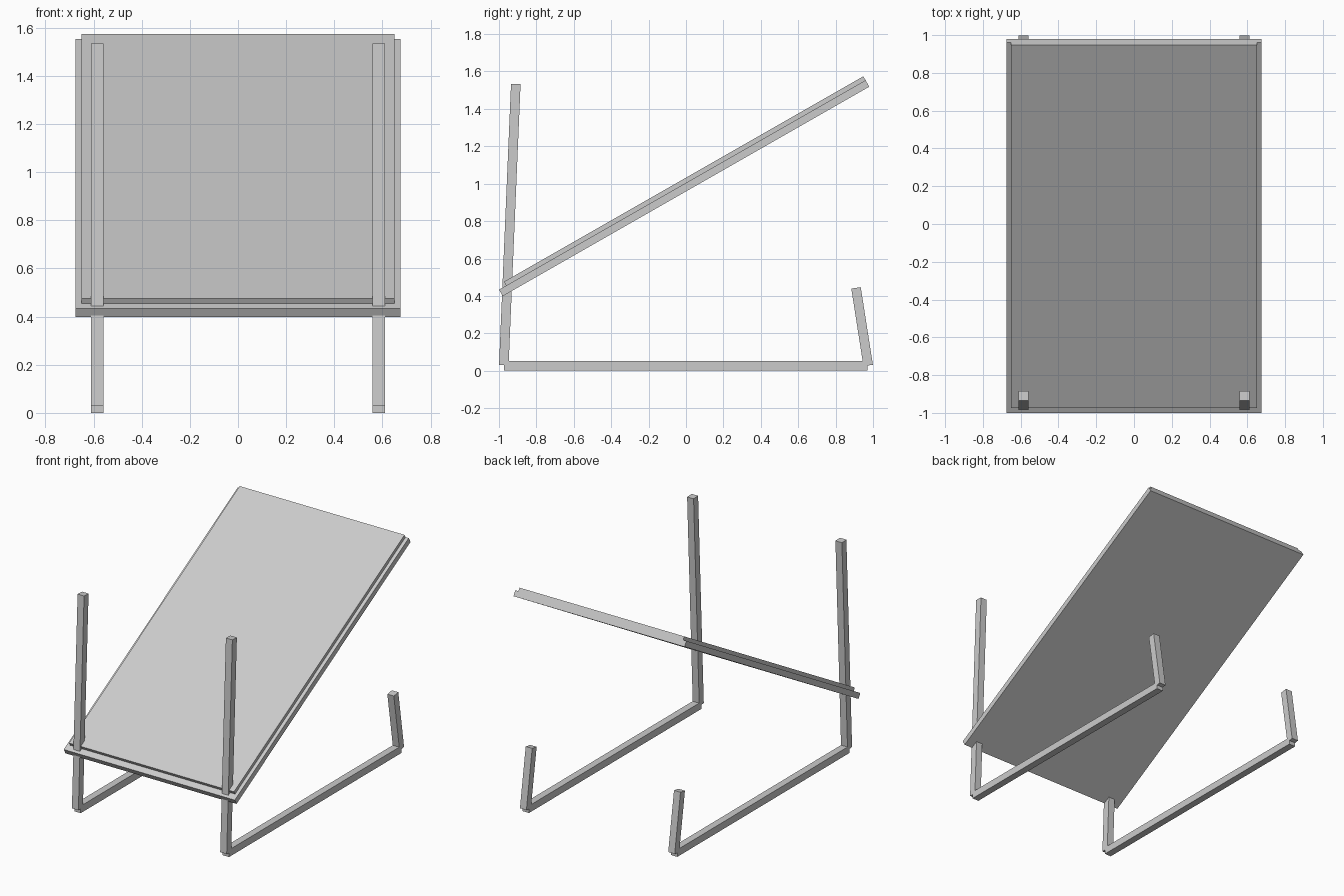
import bpy, math
from mathutils import Matrix, Vector

if "Cube" in bpy.data.objects:
    bpy.data.objects.remove(bpy.data.objects["Cube"])

grey = bpy.data.materials.new("plain grey")
grey.diffuse_color = (0.6, 0.6, 0.6, 1)
grey.use_nodes = True
grey.node_tree.nodes["Principled BSDF"].inputs["Base Color"].default_value = grey.diffuse_color


def box(name, centre, size, tilt=0.0):
    """Box tilted about the x axis."""
    bpy.ops.mesh.primitive_cube_add(size=1)
    ob = bpy.context.object
    ob.name = name
    ob.data.transform(Matrix.Diagonal((*size, 1)))
    ob.location = centre
    ob.rotation_euler.x = tilt
    ob.data.materials.append(grey)
    return ob


def bar(name, x, start, end, width=0.051):
    """Square bar between two (y, z) points."""
    a, b = Vector((x, *start)), Vector((x, *end))
    d = b - a
    return box(name, (a + b) / 2, (width, d.length, width), math.atan2(d.z, d.y))


# Sloping board: base slab with a narrower panel on top, flush at the upper end
tilt = math.radians(29.75)
along = Vector((0, math.cos(tilt), math.sin(tilt)))
normal = Vector((0, -math.sin(tilt), math.cos(tilt)))
centre = Vector((0, -0.01, 0.976))
base_len, base_t = 2.257, 0.04
top_len, top_t = 2.213, 0.024
box("board_base", centre, (1.35, base_len, base_t), tilt)
box("board_top",
    centre + along * (base_len - top_len) / 2 + normal * (base_t + top_t) / 2,
    (1.30, top_len, top_t), tilt)

# Side frames: floor runner, tall front post, short back post
for side, x in (("left", -0.585), ("right", 0.585)):
    bar(f"{side}_runner", x, (-0.973, 0.0255), (0.97, 0.0255))
    bar(f"{side}_front_post", x, (-0.974, 0.03), (-0.910, 1.533))
    bar(f"{side}_back_post", x, (0.974, 0.028), (0.909, 0.443))
